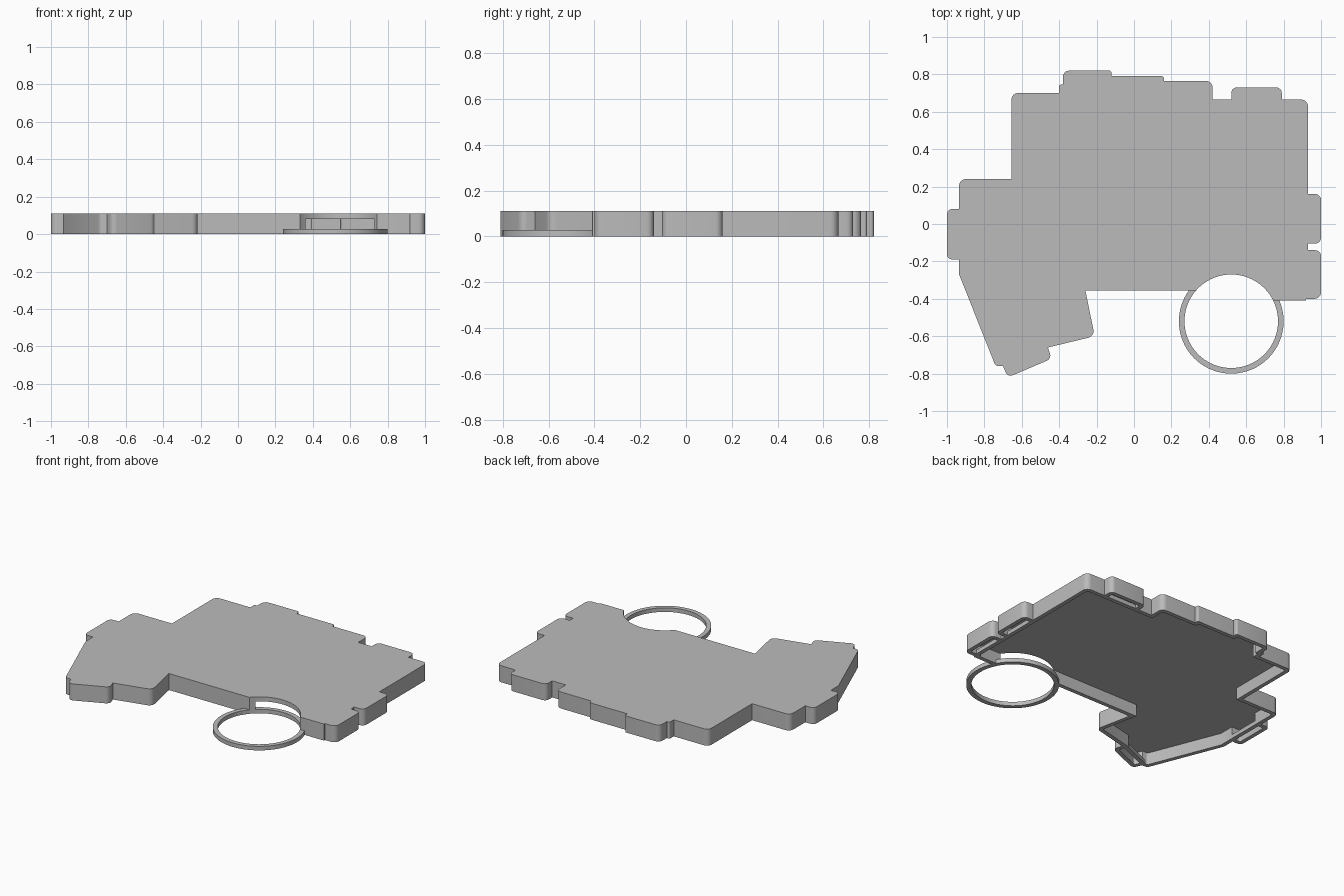
import bpy, bmesh, math
from mathutils import Vector

if "Cube" in bpy.data.objects:
    bpy.data.objects.remove(bpy.data.objects["Cube"])

HEIGHT, WALL, RAIL_H = 0.11, 0.027, 0.027
KNOB = Vector((0.52, -0.52))
KNOB_R = 0.25

grey = bpy.data.materials.new("plain grey")
grey.use_nodes = True
grey.diffuse_color = (0.5, 0.5, 0.5, 1)
grey.node_tree.nodes["Principled BSDF"].inputs["Base Color"].default_value = (0.5, 0.5, 0.5, 1)

# Case outline, counter-clockwise, with a tab for every connector
OUTLINE = [Vector(p) for p in (
    (-0.26, -0.355), (0.5, -0.355), (0.5, -0.41), (0.92, -0.41), (0.92, -0.4),
    (1, -0.4), (1, -0.14), (0.93, -0.14), (0.93, -0.105), (1, -0.105),
    (1, 0.16), (0.93, 0.16), (0.93, 0.665), (0.79, 0.665), (0.79, 0.73),
    (0.52, 0.73), (0.52, 0.665), (0.42, 0.665), (0.42, 0.765), (0.16, 0.765),
    (0.16, 0.79), (-0.12, 0.79), (-0.12, 0.82), (-0.38, 0.82), (-0.38, 0.745),
    (-0.4, 0.745), (-0.4, 0.7), (-0.655, 0.7), (-0.655, 0.24), (-0.935, 0.24),
    (-0.935, 0.08), (-1, 0.08), (-1, -0.19), (-0.935, -0.19), (-0.935, -0.27),
    (-0.74, -0.76), (-0.7, -0.76), (-0.675, -0.82), (-0.44, -0.72),
    (-0.46, -0.66), (-0.21, -0.6))]


def left_normal(d):
    return Vector((-d.y, d.x))


def inset(pts, dist):
    """Offset a counter-clockwise outline inwards with mitred corners."""
    out = []
    for i, p in enumerate(pts):
        n1 = left_normal((p - pts[i - 1]).normalized())
        n2 = left_normal((pts[(i + 1) % len(pts)] - p).normalized())
        out.append(p + (n1 + n2) * dist / (1 + n1.dot(n2)))
    return out


def rounded(pts, radius, steps=6):
    """Round the convex corners of an outline."""
    out = []
    for i, p in enumerate(pts):
        a, b = pts[i - 1] - p, pts[(i + 1) % len(pts)] - p
        da, db = a.normalized(), b.normalized()
        if da.cross(db) > -0.5:
            out.append(p)
            continue
        cut = min(radius, 0.45 * a.length, 0.45 * b.length)
        start, end = p + da * cut, p + db * cut
        turn = math.pi - da.angle(db)
        rad = cut / math.tan(turn / 2)
        centre = start - left_normal(da) * rad
        first = start - centre
        for k in range(steps + 1):
            t = turn * k / steps
            c, s = math.cos(t), math.sin(t)
            out.append(centre + Vector((first.x * c - first.y * s, first.x * s + first.y * c)))
    return out


def circle(radius, count=96):
    return [KNOB + radius * Vector((math.cos(2 * math.pi * k / count),
                                    math.sin(2 * math.pi * k / count))) for k in range(count)]


def prism(name, pts, z0, z1):
    bm = bmesh.new()
    base = bm.faces.new([bm.verts.new((p.x, p.y, z0)) for p in pts])
    top = bmesh.ops.extrude_face_region(bm, geom=[base])["geom"]
    bmesh.ops.translate(bm, vec=(0, 0, z1 - z0),
                        verts=[v for v in top if isinstance(v, bmesh.types.BMVert)])
    bmesh.ops.recalc_face_normals(bm, faces=bm.faces)
    mesh = bpy.data.meshes.new(name)
    bm.to_mesh(mesh)
    bm.free()
    mesh.materials.append(grey)
    obj = bpy.data.objects.new(name, mesh)
    bpy.context.collection.objects.link(obj)
    return obj


def select(obj):
    bpy.ops.object.select_all(action='DESELECT')
    obj.select_set(True)
    bpy.context.view_layer.objects.active = obj


def subtract(obj, cutter):
    mod = obj.modifiers.new("cut", 'BOOLEAN')
    mod.operation, mod.solver, mod.object = 'DIFFERENCE', 'EXACT', cutter
    select(obj)
    bpy.ops.object.modifier_apply(modifier=mod.name)
    bpy.data.objects.remove(cutter)


def smooth(obj):
    select(obj)
    bpy.ops.object.shade_smooth_by_angle(angle=math.radians(30))


# Hollow lid, open underneath, with a round cutout
case = prism("case_lid", rounded(OUTLINE, 0.035), 0, HEIGHT)
subtract(case, prism("cavity_cutter", rounded(inset(OUTLINE, WALL), 0.012), -0.1, HEIGHT - 0.03))
subtract(case, prism("round_cutter", circle(KNOB_R), -0.2, 0.3))
smooth(case)

# Thin ring at the base of the round cutout
ring = prism("base_ring", circle(KNOB_R + 0.03), 0, RAIL_H)
subtract(ring, prism("ring_cutter", circle(KNOB_R), -0.2, 0.3))
smooth(ring)

# Low rails closing the foot of each connector opening
RAILS = {
    "front_left_rail": ((0.93, -0.4), (0.93, -0.14)),
    "left_rail": ((0.93, -0.105), (0.93, 0.16)),
    "back_rail": ((0.79, 0.665), (0.52, 0.665)),
    "right_rail": ((-0.935, 0.08), (-0.935, -0.19)),
    "front_right_rail": ((-0.7, -0.76), (-0.46, -0.66)),
}
for name, (a, b) in RAILS.items():
    a, b = Vector(a), Vector(b)
    inward = left_normal((b - a).normalized()) * WALL
    prism(name, [a, b, b + inward, a + inward], 0, RAIL_H)
